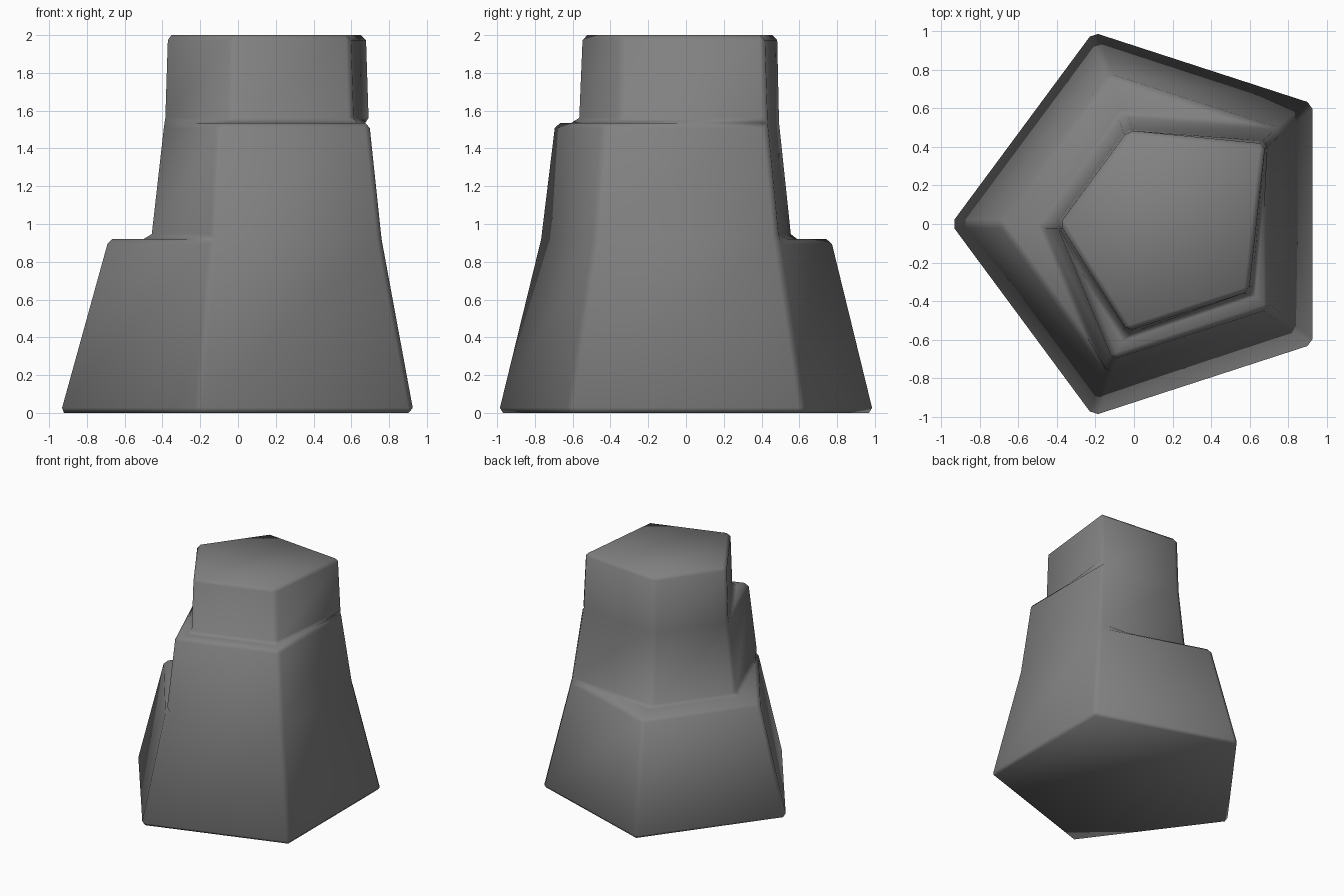
import bpy, bmesh

if "Cube" in bpy.data.objects:
    bpy.data.objects.remove(bpy.data.objects["Cube"])

stone = bpy.data.materials.new("stone grey")
stone.diffuse_color = (0.22, 0.22, 0.22, 1)
stone.use_nodes = True
stone.node_tree.nodes["Principled BSDF"].inputs["Base Color"].default_value = stone.diffuse_color

bm = bmesh.new()

def ring(z, pts):
    return [bm.verts.new((x, y, z)) for x, y in pts]

def band(a, b):
    # join two rings; where they share corners only the differing ones are used
    for i in range(5):
        j = (i + 1) % 5
        f = list(dict.fromkeys([a[i], a[j], b[j], b[i]]))
        if len(f) > 2:
            bm.faces.new(f)

# corner order: left, front, front right, back right, back
foot = ring(0, [(-.955, 0), (-.215, -1), (.93, -.628), (.93, .628), (-.215, 1)])
low = ring(.92, [(-.70, 0), (-.14, -.775), (.76, -.49), (.76, .49), (-.13, .775)])
mid = ring(1.535, [(-.40, 0), (-.11, -.70), (.695, -.44), (.695, .43), (-.04, .495)])

# lower ledge: left and back corners step inwards
low_in = list(low)
low_in[0], low_in[4] = ring(.92, [(-.47, 0), (-.06, .56)])
# upper ledge: front and front right corners step inwards
mid_in = list(mid)
mid_in[1], mid_in[2] = ring(1.535, [(-.04, -.575), (.61, -.355)])

top = ring(2, [(-.385, 0), (-.035, -.555), (.595, -.35), (.68, .415), (-.03, .485)])

rings = [foot, low, low_in, mid, mid_in, top]
for a, b in zip(rings, rings[1:]):
    band(a, b)
bm.faces.new(foot[::-1])
bm.faces.new(top)
bmesh.ops.recalc_face_normals(bm, faces=bm.faces)

me = bpy.data.meshes.new("stepped_rock")
bm.to_mesh(me)
bm.free()
me.materials.append(stone)
rock = bpy.data.objects.new("stepped_rock", me)
bpy.context.collection.objects.link(rock)

# chamfered edges, smooth shaded throughout
for p in me.polygons:
    p.use_smooth = True
bev = rock.modifiers.new("chamfer", 'BEVEL')
bev.width = .027
bev.segments = 1
bev.limit_method = 'ANGLE'
bev.use_clamp_overlap = False
